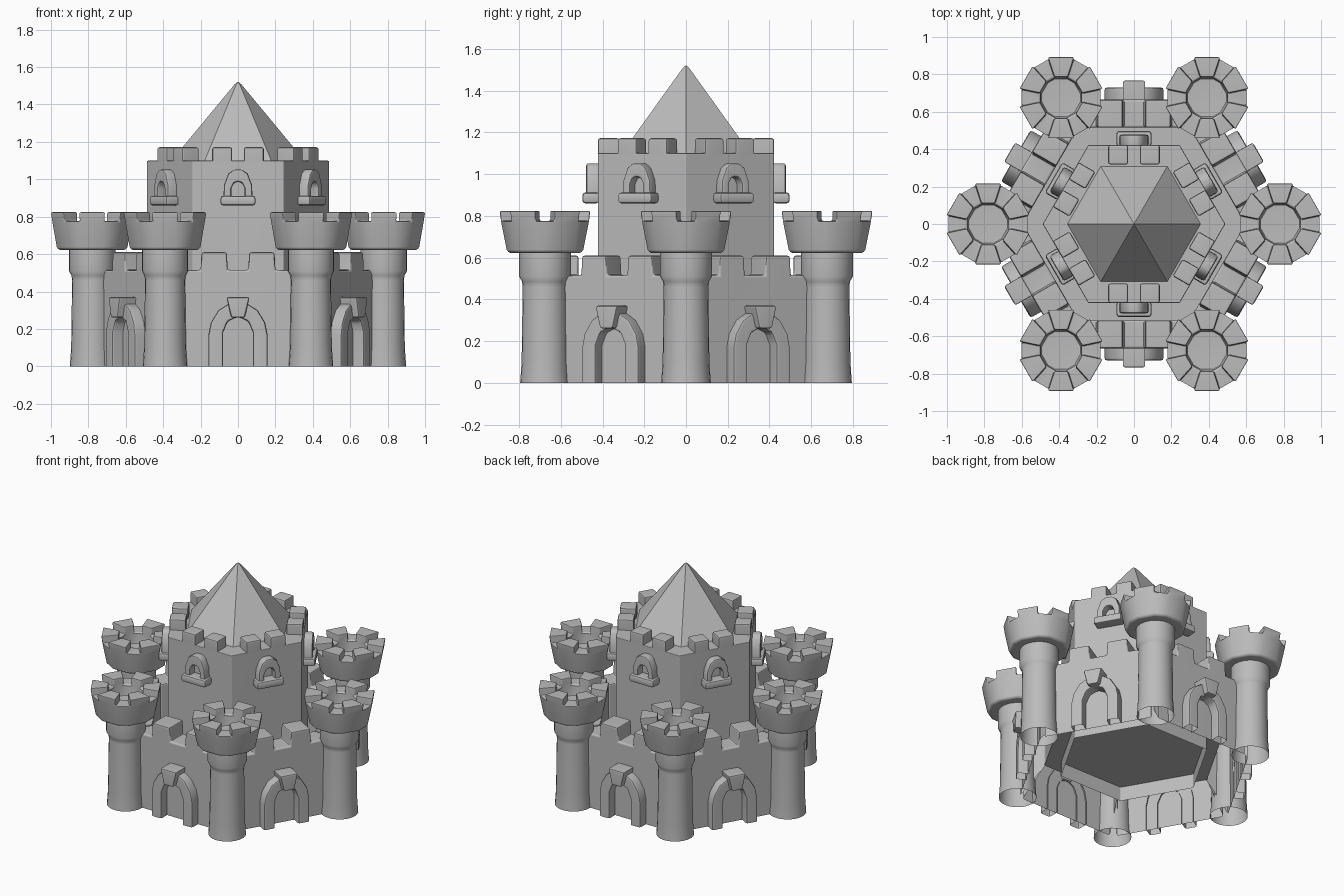
import bpy, bmesh, math
from mathutils import Matrix, Vector

if "Cube" in bpy.data.objects:
    bpy.data.objects.remove(bpy.data.objects["Cube"])

stone = bpy.data.materials.new("grey stone")
stone.use_nodes = True
GREY = (0.5, 0.5, 0.5, 1)
stone.diffuse_color = GREY
stone.node_tree.nodes["Principled BSDF"].inputs["Base Color"].default_value = GREY

made = []


def soften(bm, width):
    """Round off the sharp closed edges."""
    bmesh.ops.recalc_face_normals(bm, faces=bm.faces)
    edges = [e for e in bm.edges
             if len(e.link_faces) == 2 and e.calc_face_angle() > 0.6]
    bmesh.ops.bevel(bm, geom=edges, offset=width, segments=2,
                    profile=0.5, affect='EDGES')


def place(name, bm, copies=1):
    """Turn a bmesh into objects repeated around the centre."""
    mesh = bpy.data.meshes.new(name)
    bm.to_mesh(mesh)
    bm.free()
    mesh.materials.append(stone)
    for i in range(copies):
        ob = bpy.data.objects.new(f"{name}_{i + 1}" if copies > 1 else name, mesh)
        ob.rotation_euler.z = i * math.tau / 6
        bpy.context.collection.objects.link(ob)
        made.append(ob)


def prism(outline, near, far):
    """Extrude an (x, z) outline from depth near to depth far, facing -y."""
    bm = bmesh.new()
    face = bm.faces.new([bm.verts.new((x, -near, z)) for x, z in outline])
    out = bmesh.ops.extrude_face_region(bm, geom=[face])["geom"]
    for v in out:
        if isinstance(v, bmesh.types.BMVert):
            v.co.y = -far
    bmesh.ops.recalc_face_normals(bm, faces=bm.faces)
    return bm


def open_base(bm):
    """Remove the faces resting on the ground."""
    base = [f for f in bm.faces
            if f.calc_center_median().z < 0.15 and abs(f.normal.z) > 0.3]
    bmesh.ops.delete(bm, geom=base, context='FACES')


def mirrored(half):
    """Complete a right-hand path with its left-hand mirror."""
    return half + [(-x, z) for x, z in reversed(half) if x > 0]


def box(x0, x1, z0, z1):
    return [(x0, z0), (x1, z0), (x1, z1), (x0, z1)]


def lathe(profile, steps, start=0.0):
    """Revolve an (r, z) profile about the z axis."""
    bm = bmesh.new()
    turn = Matrix.Rotation(start, 3, 'Z')
    verts = [bm.verts.new(turn @ Vector((r, 0, z))) for r, z in profile]
    edges = [bm.edges.new(pair) for pair in zip(verts, verts[1:])]
    bmesh.ops.spin(bm, geom=verts + edges, axis=(0, 0, 1), cent=(0, 0, 0),
                   angle=math.tau, steps=steps, use_merge=True)
    bmesh.ops.remove_doubles(bm, verts=bm.verts, dist=0.0005)
    bmesh.ops.recalc_face_normals(bm, faces=bm.faces)
    return bm


def hexagon(radius, z, bm):
    return [bm.verts.new((radius * math.cos(i * math.pi / 3),
                          radius * math.sin(i * math.pi / 3), z)) for i in range(6)]


# Corner towers: open-bottomed shaft with a flared collar
tower_at = Vector((0.78, 0, 0))
shaft = [(0.119, 0), (0.112, 0.1), (0.107, 0.46), (0.11, 0.485),
         (0.124, 0.51), (0.124, 0.62), (0.12, 0.64)]
bm = lathe(shaft, 24)
bmesh.ops.translate(bm, verts=bm.verts, vec=tower_at)
place("tower_shaft", bm, 6)

# Tower crowns: flared cup whose alternate rim faces rise as merlons
cup = [(0.1, 0.622), (0.18, 0.622), (0.193, 0.637), (0.22, 0.776),
       (0.116, 0.776), (0.108, 0.7), (0, 0.7)]
bm = lathe(cup, 12, math.radians(15))
rim = []
for f in bm.faces:
    c = f.calc_center_median()
    sector = round(math.degrees(math.atan2(c.y, c.x)) / 30)
    if abs(c.z - 0.776) < 0.001 and sector % 2:
        rim.append(f)
# widen the merlon sectors, narrowing the notches
for v in bm.verts:
    angle = math.degrees(math.atan2(v.co.y, v.co.x))
    middle = math.floor(angle / 60) * 60 + 30
    v.co.rotate(Matrix.Rotation(math.radians((angle - middle) * 0.2), 3, 'Z'))
raised = bmesh.ops.extrude_face_region(bm, geom=rim)["geom"]
for v in raised:
    if isinstance(v, bmesh.types.BMVert):
        v.co.z = 0.824
        if v.co.xy.length > 0.17:
            v.co.xy *= 1.04
bmesh.ops.delete(bm, geom=[f for f in rim if f.is_valid], context='FACES_ONLY')
soften(bm, 0.008)
bmesh.ops.translate(bm, verts=bm.verts, vec=tower_at)
place("tower_crown", bm, 6)

# Curtain walls: notched outline, mitred ends, open underneath
wall = mirrored([(0.36, 0), (0.36, 0.515), (0.2, 0.515), (0.195, 0.61),
                 (0.06, 0.61), (0.055, 0.515)])
bm = prism(wall, 0.515, 0.665)
for v in bm.verts:
    if abs(v.co.x) > 0.3 and v.co.y > -0.6:
        v.co.x *= 0.297 / 0.36
        v.co.z = max(v.co.z, 0.2)
open_base(bm)
soften(bm, 0.012)
place("curtain_wall", bm, 6)

# Gate arches with keystones, hollow towards the wall and the ground
arch = mirrored([(0.158, 0), (0.158, 0.17), (0.145, 0.235), (0.105, 0.3), (0.05, 0.335)])
hole = mirrored([(0.08, 0), (0.08, 0.18), (0.055, 0.24), (0, 0.265)])
bm = prism(arch + hole[::-1], 0.655, 0.73)
open_base(bm)
back = [f for f in bm.faces if f.calc_center_median().y > -0.66]
bmesh.ops.delete(bm, geom=back, context='FACES_ONLY')
soften(bm, 0.014)
place("gate_arch", bm, 6)
bm = prism([(-0.036, 0.26), (0.036, 0.26), (0.062, 0.37), (-0.062, 0.37)], 0.65, 0.768)
soften(bm, 0.012)
place("gate_keystone", bm, 6)

# Courtyard floor
bm = bmesh.new()
bm.faces.new(hexagon(0.6, 0.2, bm))
place("courtyard_floor", bm)

# Keep: six-sided shell, open underneath
bm = bmesh.new()
low, high = hexagon(0.488, 0.1, bm), hexagon(0.488, 1.1, bm)
for i in range(6):
    j = (i + 1) % 6
    bm.faces.new((low[i], low[j], high[j], high[i]))
bm.faces.new(high)
soften(bm, 0.006)
place("keep", bm)

# Keep battlements, flush with the walls
for side, name in ((1, "left"), (-1, "right")):
    x0, x1 = sorted((side * 0.032, side * 0.138))
    bm = prism(box(x0, x1, 1.07, 1.172), 0.318, 0.4225)
    soften(bm, 0.012)
    place(f"keep_merlon_{name}", bm, 6)

# Keep windows: arched surround on a sill
arch = mirrored([(0.078, 0.89), (0.075, 0.97), (0.052, 1.03), (0.022, 1.052)])
hole = mirrored([(0.036, 0.89), (0.036, 0.95), (0.022, 0.98), (0, 0.988)])
bm = prism(arch + hole[::-1], 0.415, 0.478)
soften(bm, 0.012)
place("window_arch", bm, 6)
bm = prism(box(-0.094, 0.094, 0.86, 0.912), 0.415, 0.497)
soften(bm, 0.015)
place("window_sill", bm, 6)

# Pointed six-sided roof with a small blunt tip
bm = bmesh.new()
eaves = hexagon(0.36, 1.095, bm)
neck = hexagon(0.018, 1.508, bm)
tip = bm.verts.new((0, 0, 1.522))
for i in range(6):
    j = (i + 1) % 6
    bm.faces.new((eaves[i], eaves[j], neck[j], neck[i]))
    bm.faces.new((neck[i], neck[j], tip))
place("keep_roof", bm)

# Smooth curved surfaces, crisp edges, flat-looking broad faces
bpy.ops.object.select_all(action='DESELECT')
for ob in made:
    ob.select_set(True)
bpy.context.view_layer.objects.active = made[0]
bpy.ops.object.shade_smooth_by_angle(angle=math.radians(35))
for ob in made:
    ob.modifiers.new("Even shading", 'WEIGHTED_NORMAL').keep_sharp = True
